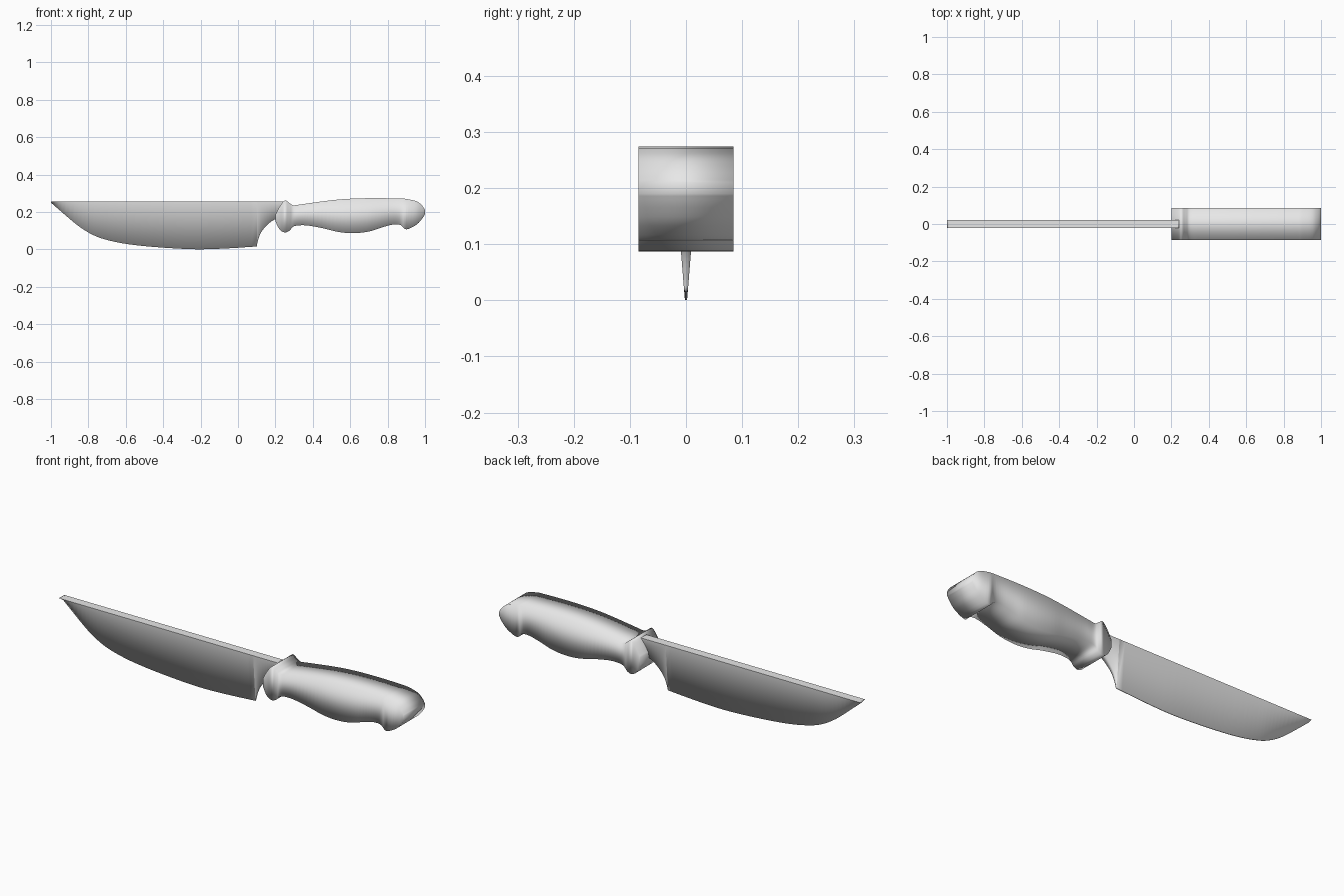
import bpy
import bmesh
from mathutils import Vector

if "Cube" in bpy.data.objects:
    bpy.data.objects.remove(bpy.data.objects["Cube"])

# One plain grey for the whole knife
grey = bpy.data.materials.new("plain grey")
grey.use_nodes = True
grey.diffuse_color = (0.8, 0.8, 0.8, 1)
grey.node_tree.nodes["Principled BSDF"].inputs["Base Color"].default_value = (0.8, 0.8, 0.8, 1)


def spline(points, steps=4):
    """Catmull-Rom curve through the points."""
    pts = [Vector(p) for p in points]
    out = []
    for i in range(len(pts) - 1):
        b, c = pts[i], pts[i + 1]
        a, d = pts[max(i - 1, 0)], pts[min(i + 2, len(pts) - 1)]
        m0, m1 = (c - a) / 2, (d - b) / 2
        for k in range(steps):
            t = k / steps
            out.append(b * (2*t**3 - 3*t**2 + 1) + m0 * (t**3 - 2*t**2 + t)
                       + c * (3*t**2 - 2*t**3) + m1 * (t**3 - t**2))
    return out + [pts[-1]]


def loft(name, columns, sharp_spine=False):
    """Join four-cornered sections: x, top, bottom, half width at top and bottom."""
    bm = bmesh.new()
    rings = []
    for x, top, bottom, wide, narrow in columns:
        corners = ((-wide, top), (wide, top), (narrow, bottom), (-narrow, bottom))
        rings.append([bm.verts.new((x, y, z)) for y, z in corners])
    for r, s in zip(rings, rings[1:]):
        for j in range(4):
            k = (j + 1) % 4
            bm.faces.new((r[j], r[k], s[k], s[j]))
        if sharp_spine:
            for j in (0, 1):
                bm.edges.get((r[j], s[j])).smooth = False
    bm.faces.new(rings[0])
    bm.faces.new(rings[-1])
    bmesh.ops.recalc_face_normals(bm, faces=bm.faces)
    for f in bm.faces:
        f.smooth = True
    mesh = bpy.data.meshes.new(name)
    bm.to_mesh(mesh)
    bm.free()
    mesh.materials.append(grey)
    obj = bpy.data.objects.new(name, mesh)
    bpy.context.collection.objects.link(obj)
    return obj


# Blade: straight spine, curved cutting edge, hollow at the heel
SPINE = 0.255
edge = spline([(-1, 0.25), (-0.94, 0.198), (-0.85, 0.123), (-0.77, 0.075),
               (-0.69, 0.048), (-0.58, 0.027), (-0.42, 0.011), (-0.23, 0.001),
               (-0.07, 0.005), (0.1, 0.016)])
heel = spline([(0.101, 0.02), (0.106, 0.045), (0.12, 0.085), (0.15, 0.125),
               (0.19, 0.157), (0.24, 0.175)])
blade = [(x, SPINE, z, 0.022, 0.002) for x, z in edge]
blade += [(x, SPINE, z, 0.022, 0.002 + 0.08 * z) for x, z in heel]
loft("blade", blade, sharp_spine=True)

# Handle: flared guard, finger swell and hooked butt in one slab
outline = spline([(0.2, 0.187, 0.15), (0.222, 0.228, 0.107), (0.25, 0.262, 0.091),
                  (0.275, 0.248, 0.1), (0.295, 0.236, 0.122), (0.33, 0.24, 0.129),
                  (0.38, 0.247, 0.127), (0.46, 0.258, 0.112), (0.54, 0.267, 0.093),
                  (0.62, 0.272, 0.087), (0.7, 0.274, 0.096), (0.77, 0.274, 0.118),
                  (0.83, 0.273, 0.133), (0.87, 0.272, 0.13), (0.9, 0.27, 0.107),
                  (0.955, 0.257, 0.133), (0.985, 0.234, 0.165), (1, 0.21, 0.19)])
loft("handle", [(x, top, bottom, 0.085, 0.085) for x, top, bottom in outline])
